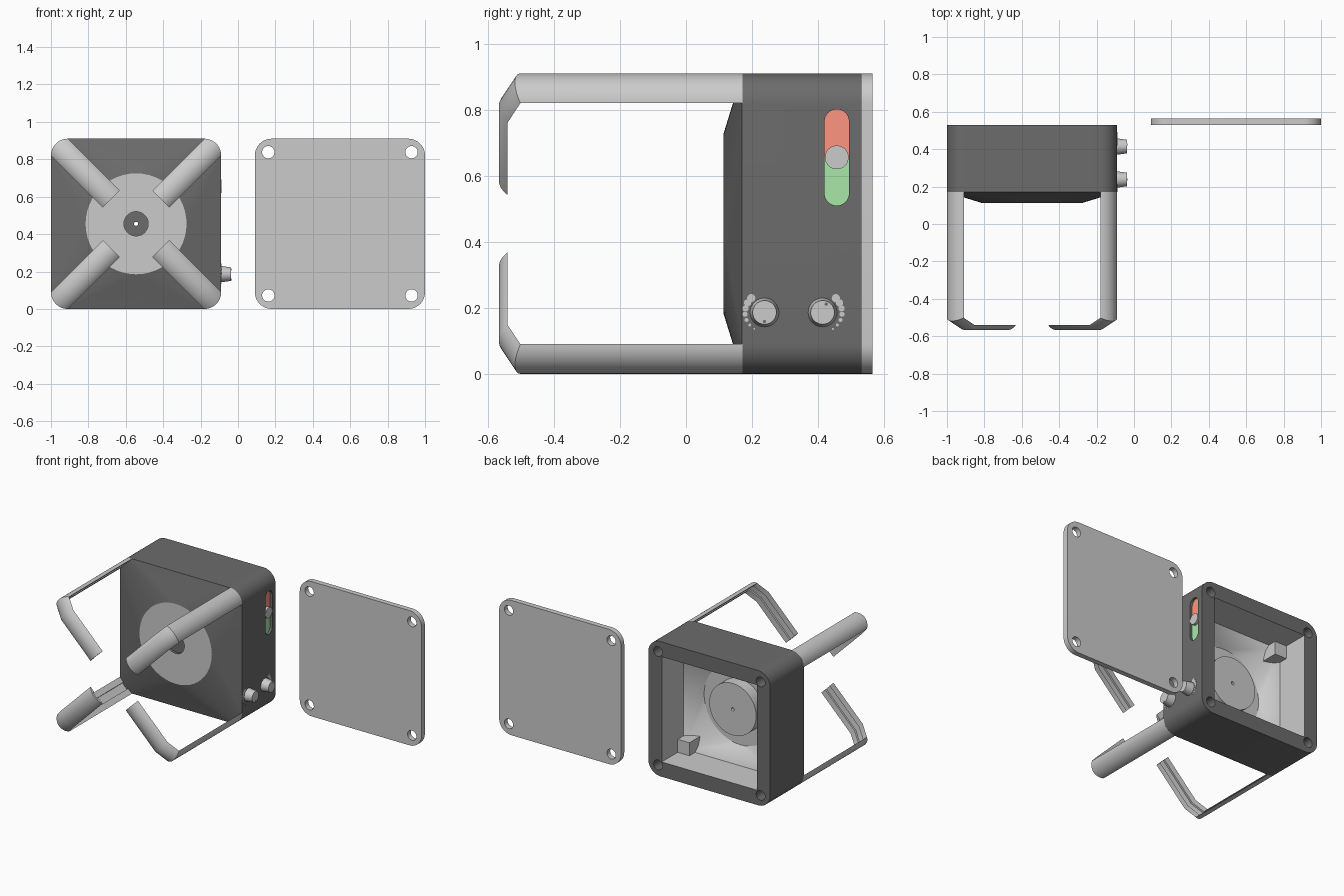
import bpy, bmesh, math
from mathutils import Matrix, Vector

if "Cube" in bpy.data.objects:
    bpy.data.objects.remove(bpy.data.objects["Cube"])

CX, CZ = -0.545, 0.455      # housing axis
SIDE = -0.09                # x of the control side


def material(name, rgb):
    m = bpy.data.materials.new(name)
    m.diffuse_color = (*rgb, 1)
    m.use_nodes = True
    m.node_tree.nodes["Principled BSDF"].inputs["Base Color"].default_value = m.diffuse_color
    return m


DARK = material("dark_plastic", (0.15, 0.15, 0.15))
GREY = material("light_plastic", (0.8, 0.8, 0.8))
RED = material("red", (1.0, 0.3, 0.22))
GREEN = material("green", (0.4, 0.8, 0.4))


def finish(name, bm, mats=(), smooth=True):
    bmesh.ops.remove_doubles(bm, verts=bm.verts, dist=1e-5)
    bmesh.ops.recalc_face_normals(bm, faces=bm.faces)
    me = bpy.data.meshes.new(name)
    bm.to_mesh(me)
    bm.free()
    for m in mats:
        me.materials.append(m)
    ob = bpy.data.objects.new(name, me)
    bpy.context.collection.objects.link(ob)
    if smooth:
        shade(ob)
    return ob


def activate(ob):
    bpy.ops.object.select_all(action='DESELECT')
    ob.select_set(True)
    bpy.context.view_layer.objects.active = ob


def shade(ob):
    activate(ob)
    bpy.ops.object.shade_smooth_by_angle(angle=math.radians(30))


def skin(bm, rings, closed=False, slots=None):
    """Join equal rings of points; close into a loop or cap both ends."""
    vs = [[bm.verts.new(p) for p in r] for r in rings]
    n = len(vs[0])
    for i in range(len(vs) if closed else len(vs) - 1):
        a, b = vs[i], vs[(i + 1) % len(vs)]
        for k in range(n):
            f = bm.faces.new((a[k], a[(k + 1) % n], b[(k + 1) % n], b[k]))
            f.material_index = slots[i] if slots else 0
    if not closed:
        bm.faces.new(vs[0])
        bm.faces.new(vs[-1])


def ring(h, r, y, cx=CX):
    """Rounded square of half size h in the xz plane; a circle when r == h."""
    pts = []
    for c in range(4):
        mid = math.radians(45 + 90 * c)
        ox, oz = [(h - r) * math.copysign(1, f(mid)) for f in (math.cos, math.sin)]
        for k in range(13):
            a = math.radians(90 * c + 7.5 * k)
            pts.append((cx + ox + r * math.cos(a), y, CZ + oz + r * math.sin(a)))
    return pts


def cone(bm, start, axis, r1, r2, length, seg=32):
    rot = Vector(axis).to_track_quat('Z', 'Y').to_matrix().to_4x4()
    mid = Vector(start) + Vector(axis) * length / 2
    bmesh.ops.create_cone(bm, cap_ends=True, segments=seg, radius1=r1, radius2=r2,
                          depth=length, matrix=Matrix.Translation(mid) @ rot)


def prism(bm, pts, x0, x1):
    skin(bm, [[(x, y, z) for y, z in pts] for x in (x0, x1)])


def cut(ob, bm):
    """Subtract the shapes in bm from ob."""
    tool = finish("cutter", bm, smooth=False)
    tool.hide_render = True
    mod = ob.modifiers.new("cut", 'BOOLEAN')
    mod.operation, mod.solver, mod.object = 'DIFFERENCE', 'EXACT', tool
    activate(ob)
    bpy.ops.object.modifier_apply(modifier=mod.name)
    bpy.data.objects.remove(tool)
    shade(ob)


def screw_holes(bm, cx, y, length):
    for sx in (-1, 1):
        for sz in (-1, 1):
            cone(bm, (cx + sx * 0.383, y, CZ + sz * 0.383), (0, 1, 0), 0.033, 0.033, length)


# Switch outline: upper half of a pill, mirrored for the lower half
SY, SZ = 0.457, 0.656
upper = [(SY + 0.037 * math.cos(a), SZ + 0.109 + 0.037 * math.sin(a))
         for a in [math.pi * k / 16 for k in range(17)]]
upper = [(SY + 0.037, SZ)] + upper + [(SY - 0.037, SZ)]
lower = [(y, 2 * SZ - z) for y, z in upper]

# Housing: square box tapering to a round front, open at the back
bm = bmesh.new()
skin(bm, [ring(0.27, 0.27, 0.113), ring(0.455, 0.09, 0.17), ring(0.455, 0.09, 0.53),
          ring(0.355, 0, 0.53), ring(0.355, 0, 0.30), ring(0.27, 0.27, 0.20)],
     closed=True, slots=[0, 0, 0, 1, 1, 1])
housing = finish("housing", bm, (DARK, GREY), smooth=False)
bm = bmesh.new()
screw_holes(bm, CX, 0.33, 0.3)
prism(bm, upper[1:-1] + lower[1:-1][::-1], -0.11, -0.05)
cut(housing, bm)

# Front disc with sunken hub, shaft hole and motor behind
bm = bmesh.new()
prof = [(0.27, 0.113), (0.065, 0.113), (0.065, 0.13), (0.011, 0.13),
        (0.011, 0.28), (0.175, 0.28), (0.175, 0.20), (0.27, 0.20)]
skin(bm, [ring(r, r, y) for r, y in prof], closed=True, slots=[1, 0, 0, 1, 1, 1, 1, 1])
finish("front_disc_and_motor", bm, (DARK, GREY))

# Blocks in the inner corners
bm = bmesh.new()
for sx in (-1, 1):
    for sz in (-1, 1):
        bmesh.ops.create_cube(bm, size=1, matrix=Matrix.Translation(
            (CX + sx * 0.312, 0.29, CZ + sz * 0.312)) @ Matrix.Diagonal((0.09, 0.14, 0.09, 1)))
finish("inner_corner_blocks", bm, smooth=False)

# Back cover, lying beside the housing
bm = bmesh.new()
skin(bm, [ring(0.455, 0.09, y, -CX) for y in (0.53, 0.565)])
cover = finish("back_cover", bm, smooth=False)
bm = bmesh.new()
screw_holes(bm, -CX, 0.48, 0.14)
cut(cover, bm)

# Arms: grooved circle segment swept along the corner edge and bent inwards
half = 0.09 * math.sin(math.pi / 4)
section = [(0.09 * math.sin(a), 0.09 * math.cos(a) - half)
           for a in [math.radians(-45 + 7.5 * k) for k in range(13)]]
section += [(0.024, 0), (0.024, 0.012), (-0.024, 0.012), (-0.024, 0)]
path = [Vector(p) for p in ((0.58, 0.172), (0.58, -0.502), (0.497, -0.541), (0.187, -0.541))]
normals = []
for a, b in zip(path, path[1:]):
    t = (b - a).normalized()
    normals.append(Vector((-t.y, t.x)))
miters = [(a + b) / (1 + a.dot(b))
          for a, b in zip([normals[0]] + normals, normals + [normals[-1]])]
for sx, side in ((-1, "left"), (1, "right")):
    for sz, level in ((-1, "lower"), (1, "upper")):
        rings = []
        for p, m in zip(path, miters):
            row = []
            for u, v in section:
                q = p + m * v
                row.append((CX + (q.x * sx - u * sz) * math.sqrt(0.5), q.y,
                            CZ + (q.x * sz + u * sx) * math.sqrt(0.5)))
            rings.append(row)
        bm = bmesh.new()
        skin(bm, rings)
        finish(f"{level}_{side}_arm", bm)

# Sliding switch
for name, pts, mat in (("switch_off_half", upper, RED), ("switch_on_half", lower, GREEN)):
    bm = bmesh.new()
    prism(bm, pts, -0.13, -0.107)
    finish(name, bm, (mat,), smooth=False)
bm = bmesh.new()
cone(bm, (-0.12, SY, SZ), (1, 0, 0), 0.036, 0.036, 0.031)
finish("switch_slider", bm)

# Dial knobs with pointer dot and a scale of shrinking dots
for name, ky, sy, dy, dz in (("front", 0.238, -1, 0, -0.028), ("rear", 0.414, 1, 0.011, 0.025)):
    kz = 0.186
    bm = bmesh.new()
    cone(bm, (SIDE - 0.01, ky, kz), (1, 0, 0), 0.045, 0.036, 0.063, 48)
    finish(f"{name}_knob", bm)
    bm = bmesh.new()
    cone(bm, (-0.04, ky + dy, kz + dz), (1, 0, 0), 0.005, 0.005, 0.004, 16)
    finish(f"{name}_knob_pointer", bm, (DARK,))
    bm = bmesh.new()
    for i in range(7):
        a = math.radians(47 - 17.5 * i)
        r = 0.0125 - 0.0016 * i
        cone(bm, (SIDE - 0.005, ky + sy * 0.059 * math.cos(a), kz + 0.059 * math.sin(a)),
             (1, 0, 0), r, r, 0.007, 16)
    finish(f"{name}_knob_scale", bm)
